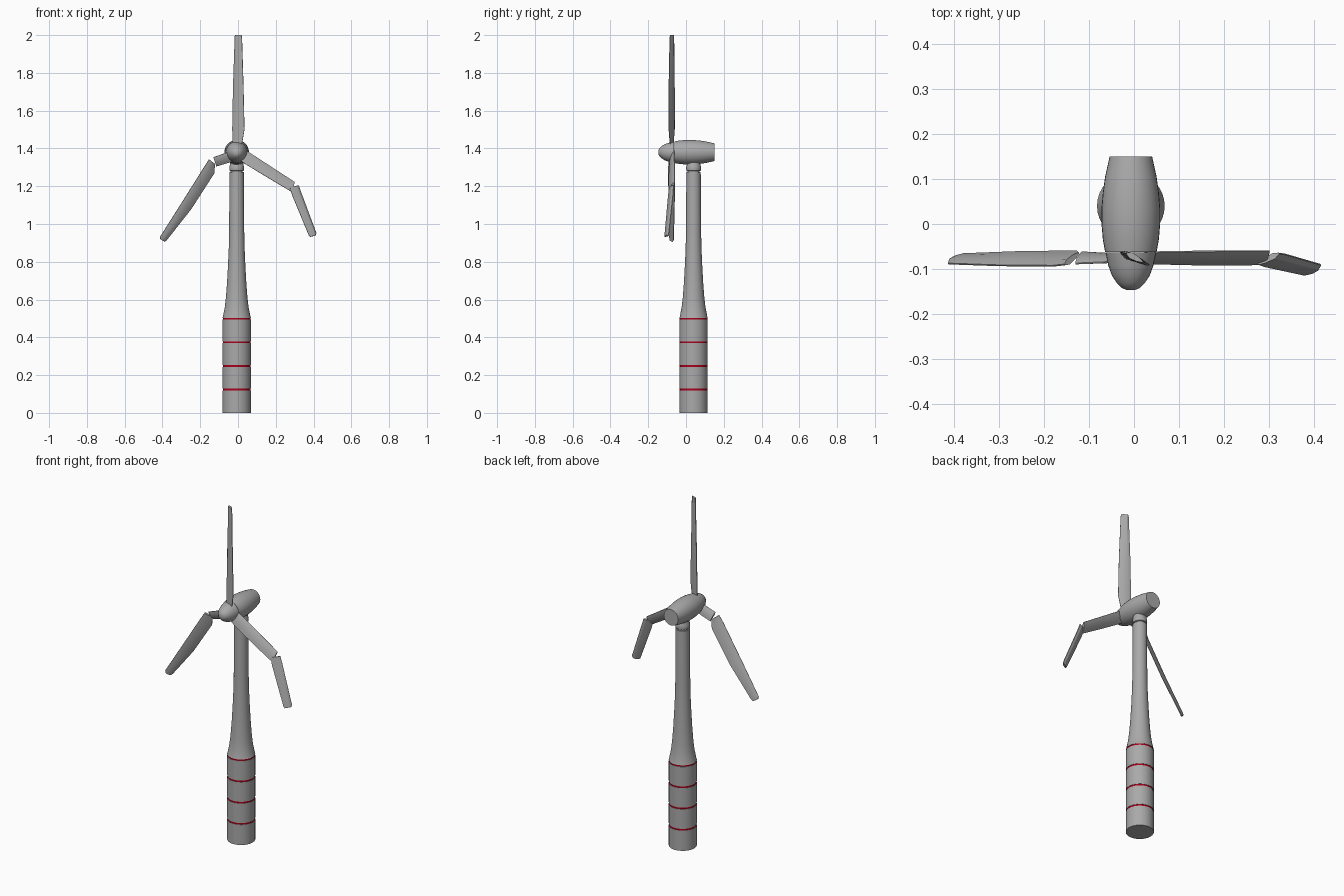
import bpy, bmesh, math
from mathutils import Vector, Matrix

CX, CY, HUB_Z = -0.007, 0.04, 1.38


def paint(name, color):
    mat = bpy.data.materials.new(name)
    mat.diffuse_color = color
    return mat


grey = paint("mid_grey", (0.40, 0.40, 0.40, 1))
red = paint("red_paint", (0.40, 0.0, 0.01, 1))


def finish(name, bm, matrix=None, mat=grey, angle=35):
    if matrix:
        bm.transform(matrix)
    bmesh.ops.recalc_face_normals(bm, faces=bm.faces)
    mesh = bpy.data.meshes.new(name)
    bm.to_mesh(mesh)
    bm.free()
    mesh.materials.append(mat)
    obj = bpy.data.objects.new(name, mesh)
    bpy.context.collection.objects.link(obj)
    bpy.ops.object.select_all(action='DESELECT')
    obj.select_set(True)
    bpy.context.view_layer.objects.active = obj
    bpy.ops.object.shade_smooth_by_angle(angle=math.radians(angle))
    return obj


def skin(bm, rings):
    # Bridge a list of equal point loops and cap both ends
    loops = [[bm.verts.new(p) for p in ring] for ring in rings]
    n = len(loops[0])
    for a, b in zip(loops, loops[1:]):
        for i in range(n):
            j = (i + 1) % n
            bm.faces.new((a[i], a[j], b[j], b[i]))
    bm.faces.new(loops[0])
    bm.faces.new(loops[-1])


def lathe(name, profile, matrix, mat=grey, sides=32):
    bm = bmesh.new()
    skin(bm, [[(r * math.cos(k * math.tau / sides), r * math.sin(k * math.tau / sides), h)
               for k in range(sides)] for r, h in profile])
    return finish(name, bm, matrix, mat)


def blade(name, stations, thick=0.014):
    # Each station is a (leading point, trailing point) chord
    foil = [(0, 0.12), (0.25, 0.5), (0.7, 0.38), (1, 0.1),
            (1, -0.1), (0.7, -0.38), (0.25, -0.5), (0, -0.12)]
    pts = [(Vector(a), Vector(b)) for a, b in stations]
    span = (sum(pts[-1], Vector()) - sum(pts[0], Vector())).normalized()
    rings = []
    for a, b in pts:
        normal = (b - a).cross(span).normalized()
        rings.append([a.lerp(b, t) + normal * d * thick for t, d in foil])
    bm = bmesh.new()
    skin(bm, rings)
    return finish(name, bm, angle=25)


upright = Matrix.Translation((CX, CY, 0))
along_y = Matrix.Translation((CX, 0, HUB_Z)) @ Matrix.Rotation(math.radians(-90), 4, 'X')

# Base drums with red bands in the seams
for i in range(4):
    z0, z1 = i * 0.125 + (0.004 if i else 0), (i + 1) * 0.125 - 0.006
    lathe(f"base_drum_{i + 1}", [(0.075, z0), (0.075, z1)], upright)
    lathe(f"red_band_{i + 1}", [(0.0732, z1 - 0.001), (0.0732, z1 + 0.011)], upright, red)

# Flared tower and yaw neck
lathe("tower", [(0.075, 0.503), (0.073, 0.509), (0.063, 0.56), (0.057, 0.61), (0.051, 0.69),
                (0.046, 0.78), (0.042, 0.87), (0.040, 0.96), (0.038, 1.275)], upright)
lathe("yaw_neck", [(0.032, 1.27), (0.032, 1.280), (0.038, 1.283), (0.039, 1.292), (0.039, 1.305),
                   (0.036, 1.311), (0.036, 1.345)], upright)

# Nacelle and spinner, turned around the y axis
lathe("nacelle", [(0.057, -0.062), (0.062, -0.035), (0.065, 0.0), (0.065, 0.035), (0.062, 0.07),
                  (0.057, 0.105), (0.047, 0.15)], along_y)
lathe("spinner", [(0.010, -0.146), (0.020, -0.142), (0.031, -0.131), (0.042, -0.114),
                  (0.050, -0.092), (0.056, -0.063)], along_y)

# Intact upper blade
blade("upper_blade", [
    ((-0.025, -0.068, 1.40), (0.012, -0.082, 1.40)),
    ((-0.028, -0.066, 1.44), (0.024, -0.086, 1.44)),
    ((-0.030, -0.061, 1.50), (0.034, -0.091, 1.50)),
    ((-0.026, -0.061, 1.72), (0.029, -0.091, 1.72)),
    ((-0.017, -0.064, 1.985), (0.021, -0.086, 1.985)),
    ((-0.016, -0.065, 2.0), (0.019, -0.084, 2.0))])

# Left blade, snapped near the root
blade("left_blade_stub", [
    ((-0.030, -0.084, 1.390), (-0.030, -0.068, 1.330)),
    ((-0.060, -0.085, 1.378), (-0.048, -0.066, 1.325)),
    ((-0.130, -0.088, 1.353), (-0.115, -0.062, 1.305))])
blade("left_blade_broken", [
    ((-0.153, -0.090, 1.342), (-0.122, -0.064, 1.318)),
    ((-0.180, -0.093, 1.300), (-0.126, -0.060, 1.268)),
    ((-0.300, -0.092, 1.109), (-0.247, -0.061, 1.080)),
    ((-0.412, -0.088, 0.932), (-0.378, -0.066, 0.914)),
    ((-0.411, -0.086, 0.919), (-0.388, -0.070, 0.906))])

# Right blade, snapped at mid span and hanging
blade("right_blade_inner", [
    ((0.010, -0.066, 1.400), (0.000, -0.084, 1.345)),
    ((0.053, -0.062, 1.383), (0.038, -0.088, 1.318)),
    ((0.180, -0.060, 1.300), (0.162, -0.091, 1.243)),
    ((0.300, -0.060, 1.222), (0.285, -0.090, 1.170))])
blade("right_blade_broken", [
    ((0.321, -0.065, 1.204), (0.275, -0.089, 1.193)),
    ((0.335, -0.067, 1.165), (0.288, -0.094, 1.150)),
    ((0.414, -0.090, 0.953), (0.376, -0.113, 0.938)),
    ((0.412, -0.093, 0.940), (0.383, -0.112, 0.932))])
